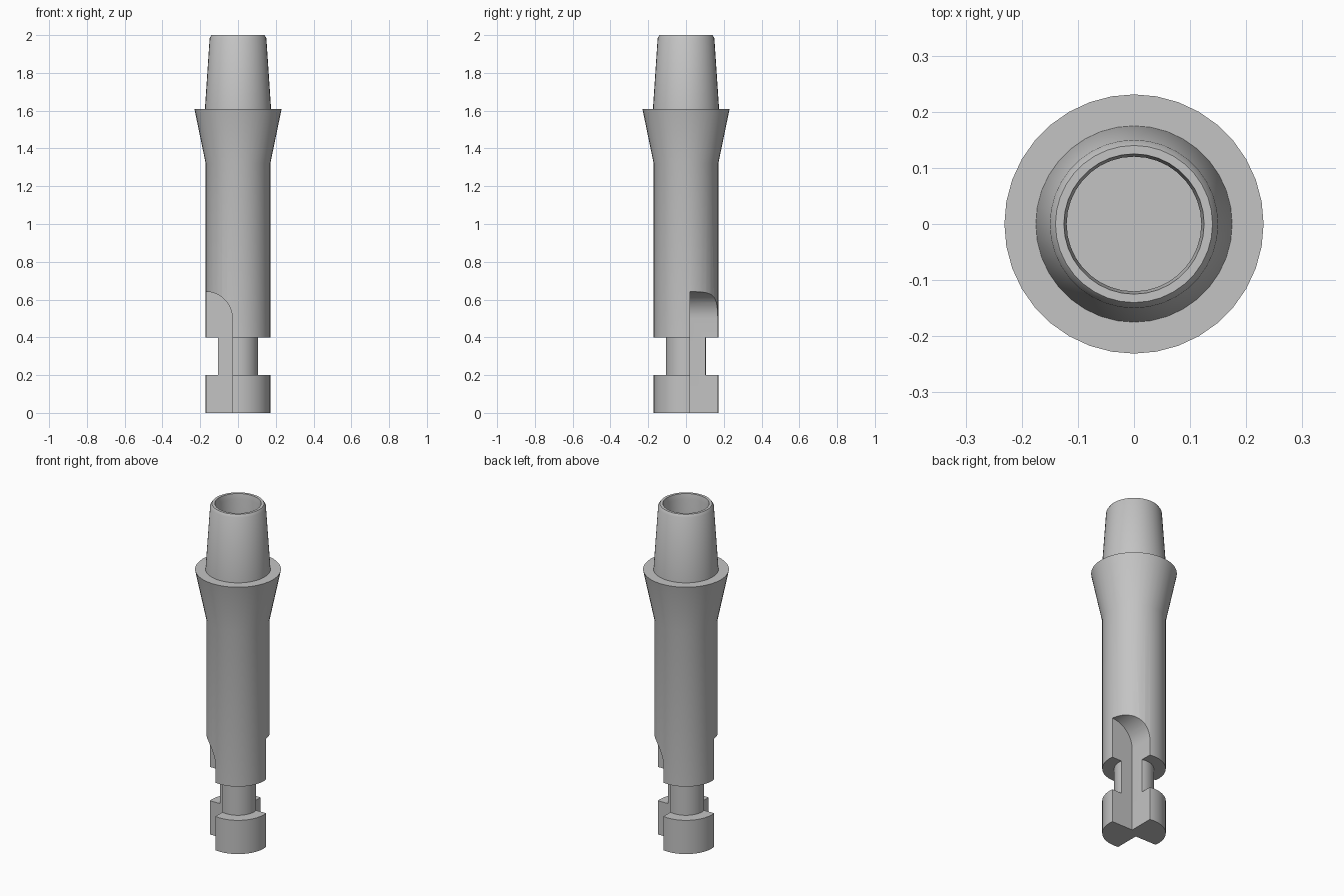
import bpy
import bmesh
from math import cos, sin, pi
from mathutils import Matrix

cube = bpy.data.objects.get("Cube")
if cube:
    bpy.data.objects.remove(cube, do_unlink=True)

metal = bpy.data.materials.new("grey metal")
metal.use_nodes = True
grey = (0.55, 0.55, 0.55, 1)
metal.diffuse_color = grey
metal.node_tree.nodes["Principled BSDF"].inputs["Base Color"].default_value = grey


def new_object(name, bm):
    bmesh.ops.recalc_face_normals(bm, faces=bm.faces[:])
    mesh = bpy.data.meshes.new(name)
    bm.to_mesh(mesh)
    bm.free()
    obj = bpy.data.objects.new(name, mesh)
    bpy.context.collection.objects.link(obj)
    mesh.materials.append(metal)
    return obj


def lathe(name, profile, sides):
    """Revolve a closed-on-axis (radius, height) profile about z."""
    bm = bmesh.new()
    verts = [bm.verts.new((r, 0, z)) for r, z in profile]
    edges = [bm.edges.new(pair) for pair in zip(verts, verts[1:])]
    bmesh.ops.spin(bm, geom=verts + edges, cent=(0, 0, 0), axis=(0, 0, 1),
                   angle=2 * pi, steps=sides, use_duplicate=False)
    bmesh.ops.remove_doubles(bm, verts=bm.verts[:], dist=1e-4)
    return new_object(name, bm)


def notch_cutter(name, turn):
    """Corner block with a quarter-round top, open to the outside."""
    inner_x, inner_y, reach, arc = 0.03, 0.021, 0.3, 0.142
    outline = [(reach, -0.1), (inner_x, -0.1)]
    for i in range(13):
        a = pi / 2 * i / 12
        outline.append((inner_x + arc * (1 - cos(a)), 0.5 + arc * sin(a)))
    outline.append((reach, 0.5 + arc))
    bm = bmesh.new()
    face = bm.faces.new([bm.verts.new((x, inner_y, z)) for x, z in outline])
    grown = bmesh.ops.extrude_face_region(bm, geom=[face])["geom"]
    bmesh.ops.translate(bm, vec=(0, reach, 0),
                        verts=[v for v in grown if isinstance(v, bmesh.types.BMVert)])
    bm.transform(Matrix.Rotation(turn, 4, "Z"))
    obj = new_object(name, bm)
    obj.hide_render = True
    return obj


# Foot, neck, shank, flared collar, tapered hollow tip
profile = [
    (0, 0), (0.171, 0), (0.171, 0.2), (0.107, 0.2), (0.107, 0.4),
    (0.171, 0.4), (0.171, 1.32), (0.231, 1.61), (0.175, 1.61),
    (0.15, 1.985), (0.14, 2.0), (0.125, 2.0), (0.12, 1.97),
    (0.12, 1.6), (0, 1.6),
]
body = lathe("fluted_post", profile, 36)

# Two opposite corner notches through foot, neck and lower shank
bpy.context.view_layer.objects.active = body
for i in range(2):
    cutter = notch_cutter("notch_cutter", pi * i)
    mod = body.modifiers.new("notch", "BOOLEAN")
    mod.operation = "DIFFERENCE"
    mod.solver = "EXACT"
    mod.object = cutter
    bpy.ops.object.modifier_apply(modifier=mod.name)
    bpy.data.objects.remove(cutter, do_unlink=True)

bpy.ops.object.select_all(action="DESELECT")
body.select_set(True)
bpy.ops.object.shade_smooth_by_angle(angle=pi / 6)
